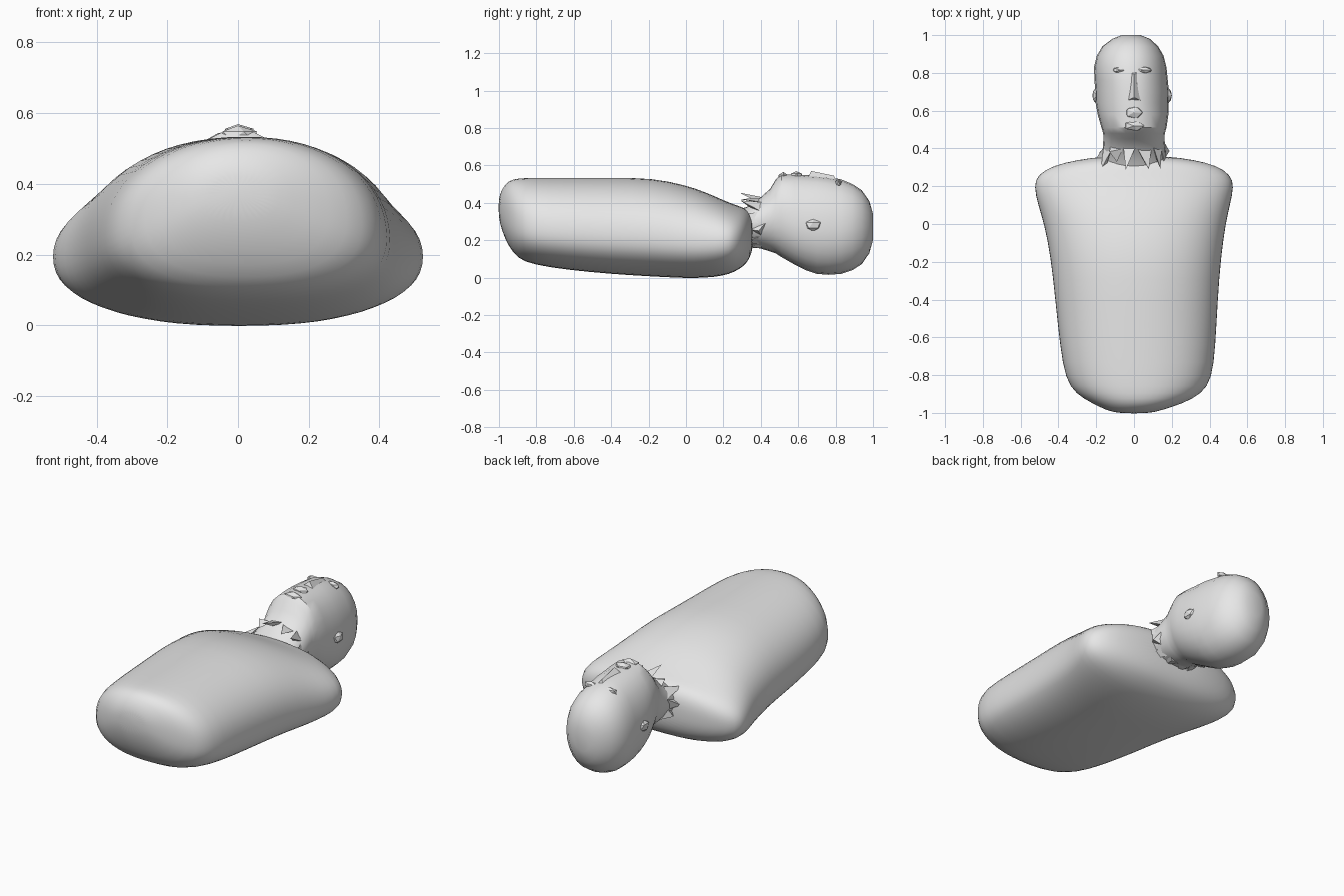
import bpy, bmesh, math, random
from mathutils import Vector

random.seed(4)
cube = bpy.data.objects.get("Cube")
if cube:
    bpy.data.objects.remove(cube, do_unlink=True)

grey = bpy.data.materials.new("plain_grey")
grey.use_nodes = True
grey.diffuse_color = (0.8, 0.8, 0.8, 1)
grey.node_tree.nodes["Principled BSDF"].inputs["Base Color"].default_value = (0.8, 0.8, 0.8, 1)


def finish(name, bm, angle=40):
    bmesh.ops.recalc_face_normals(bm, faces=bm.faces)
    mesh = bpy.data.meshes.new(name)
    bm.to_mesh(mesh)
    bm.free()
    mesh.materials.append(grey)
    obj = bpy.data.objects.new(name, mesh)
    bpy.context.collection.objects.link(obj)
    bpy.ops.object.select_all(action="DESELECT")
    obj.select_set(True)
    bpy.context.view_layer.objects.active = obj
    if angle:
        bpy.ops.object.shade_smooth_by_angle(angle=math.radians(angle))
    return obj


def power(value, exponent):
    return math.copysign(abs(value) ** exponent, value)


def loft(name, sections, sides, upper, lower, angle):
    """Rounded rings along y: (y, centre x, half width, bottom, top, widest height share)."""
    bm = bmesh.new()
    rings = []
    for y, cx, half, bottom, top, share in sections:
        mid = bottom + (top - bottom) * share
        ring = []
        for i in range(sides):
            a = math.tau * i / sides
            c, s = math.cos(a), math.sin(a)
            n = 2 / (upper if s > 0 else lower)
            reach = top - mid if s > 0 else mid - bottom
            ring.append(bm.verts.new((cx + half * power(c, n), y, mid + reach * power(s, n))))
        rings.append(ring)
    for a, b in zip(rings, rings[1:]):
        for i in range(sides):
            j = (i + 1) % sides
            bm.faces.new((a[i], a[j], b[j], b[i]))
    bm.faces.new(rings[0])
    bm.faces.new(rings[-1])
    return finish(name, bm, angle)


def blob(name, centre, size):
    bm = bmesh.new()
    bmesh.ops.create_icosphere(bm, subdivisions=1, radius=1)
    for v in bm.verts:
        v.co = Vector(centre) + Vector([v.co[k] * size[k] for k in range(3)])
    return finish(name, bm, 0)


# Torso lying on its back, waist towards the front
torso = loft("torso", [
    (-1.003, 0, .08, .33, .42, .5),
    (-.985, 0, .15, .25, .475, .45),
    (-.95, .02, .24, .17, .52, .42),
    (-.9, .025, .335, .10, .532, .42),
    (-.82, .025, .39, .07, .535, .4),
    (-.65, .02, .413, .042, .535, .4),
    (-.4, .013, .432, .018, .535, .4),
    (-.18, .01, .452, .005, .535, .4),
    (0, .005, .482, -.004, .495, .4),
    (.1, 0, .51, -.002, .46, .42),
    (.2, 0, .533, .008, .415, .46),
    (.26, 0, .515, .03, .39, .47),
    (.31, .005, .435, .06, .375, .5),
    (.34, .01, .31, .10, .35, .5),
    (.36, .01, .16, .16, .31, .5),
], 32, 2.15, 2.4, 60)
sub = torso.modifiers.new("smooth", "SUBSURF")
sub.levels = sub.render_levels = 1

# Neck, jaw and skull
head = loft("head_and_neck", [
    (.24, 0, .165, .16, .35, .5),
    (.33, 0, .168, .17, .38, .5),
    (.40, 0, .165, .155, .43, .5),
    (.45, 0, .162, .14, .475, .5),
    (.48, 0, .163, .13, .525, .5),
    (.51, 0, .172, .11, .552, .5),
    (.58, -.005, .187, .07, .552, .45),
    (.64, -.01, .193, .04, .548, .45),
    (.70, -.01, .195, .02, .545, .45),
    (.76, -.015, .194, .015, .538, .45),
    (.83, -.02, .192, .02, .525, .46),
    (.89, -.02, .177, .04, .50, .48),
    (.94, -.02, .148, .072, .467, .5),
    (.98, -.015, .10, .13, .41, .5),
    (1.0, -.015, .05, .20, .34, .5),
], 24, 2.1, 2.1, 32)

# Nose as a tapered ridge running down to its tip
bm = bmesh.new()
base = [bm.verts.new(p) for p in ((-.025, .81, .51), (.025, .81, .51), (.045, .65, .53), (-.045, .65, .53))]
bridge, tip = bm.verts.new((0, .79, .545)), bm.verts.new((0, .67, .57))
for f in ((0, 1, "b"), (1, 2, "t", "b"), (2, 3, "t"), (3, 0, "b", "t")):
    bm.faces.new([base[k] if isinstance(k, int) else {"b": bridge, "t": tip}[k] for k in f])
bm.faces.new(base)
finish("nose", bm, 0)

# Low lips, chin and brows, and small worn ears
blob("lips", (0, .59, .545), (.05, .035, .024))
blob("chin", (0, .52, .535), (.06, .03, .03))
for side, word in ((-1, "right"), (1, "left")):
    blob(word + "_brow", (-.01 + side * .06, .815, .506), (.05, .018, .022))
    blob(word + "_ear", (-.01 + side * .187, .68, .28), (.026, .045, .035))

# Ragged collar of torn flaps around the neck
bm = bmesh.new()
count = 13
for i in range(count):
    a, b = (math.tau * (i + k) / count for k in (0, 1))
    foot = [Vector((.165 * math.cos(t), .41 + .03 * random.uniform(-1, 1), .29 + .135 * math.sin(t)))
            for t in (a, b)]
    m, r = (a + b) / 2 + random.uniform(-.15, .15), random.uniform(1.05, 1.3)
    point = Vector((.165 * r * math.cos(m), random.uniform(.26, .4), .295 + .13 * r * math.sin(m)))
    fold = (foot[0] + foot[1]) / 2 + Vector((0, -.08, 0))
    quad = [bm.verts.new(p) for p in (foot[0], foot[1], point, fold)]
    for f in ((0, 1, 2), (1, 3, 2), (3, 0, 2)):
        bm.faces.new([quad[k] for k in f])
finish("ragged_collar", bm, 0)
